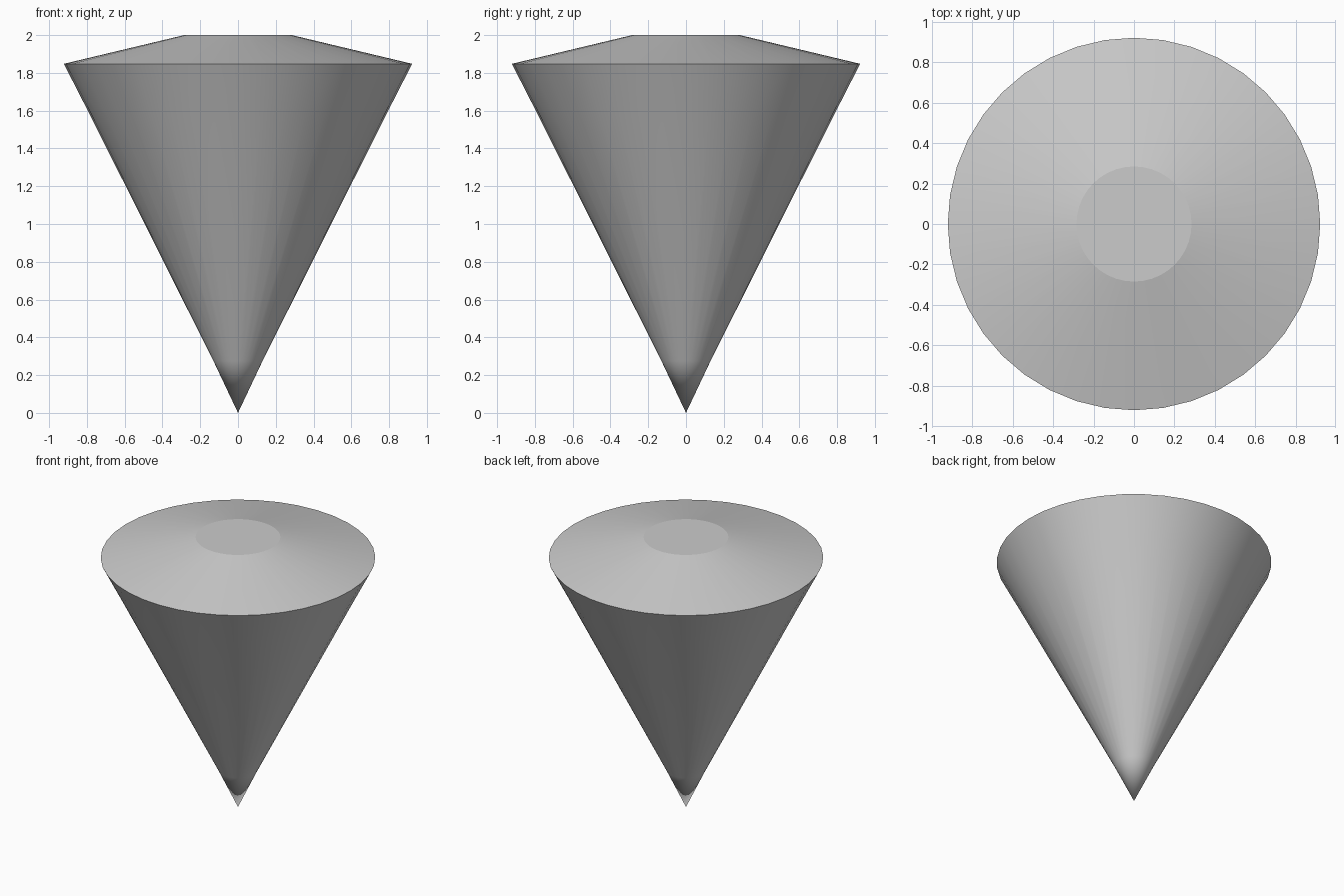
import bpy, bmesh, math

if "Cube" in bpy.data.objects:
    bpy.data.objects.remove(bpy.data.objects["Cube"])

SIDES = 40
# radius, height from just above the point to the flat top
PROFILE = [(0.13, 0.275), (0.79, 1.59), (0.922, 1.848), (0.285, 2.0)]

# gem-like cone: pointed base, sloped crown, flat table
bm = bmesh.new()
tip = bm.verts.new((0, 0, 0))
rings = []
for r, z in PROFILE:
    rings.append([bm.verts.new((r * math.cos(2 * math.pi * i / SIDES),
                                r * math.sin(2 * math.pi * i / SIDES), z))
                  for i in range(SIDES)])
for i in range(SIDES):
    j = (i + 1) % SIDES
    bm.faces.new((tip, rings[0][j], rings[0][i]))
    for a, b in zip(rings, rings[1:]):
        bm.faces.new((a[i], a[j], b[j], b[i]))
bm.faces.new(rings[-1])
bmesh.ops.recalc_face_normals(bm, faces=bm.faces)

mesh = bpy.data.meshes.new("cut_cone")
bm.to_mesh(mesh)
bm.free()
obj = bpy.data.objects.new("cut_cone", mesh)
bpy.context.collection.objects.link(obj)

# smooth sides, sharp rim and table edge
bpy.context.view_layer.objects.active = obj
obj.select_set(True)
bpy.ops.object.shade_smooth_by_angle(angle=math.radians(12))
